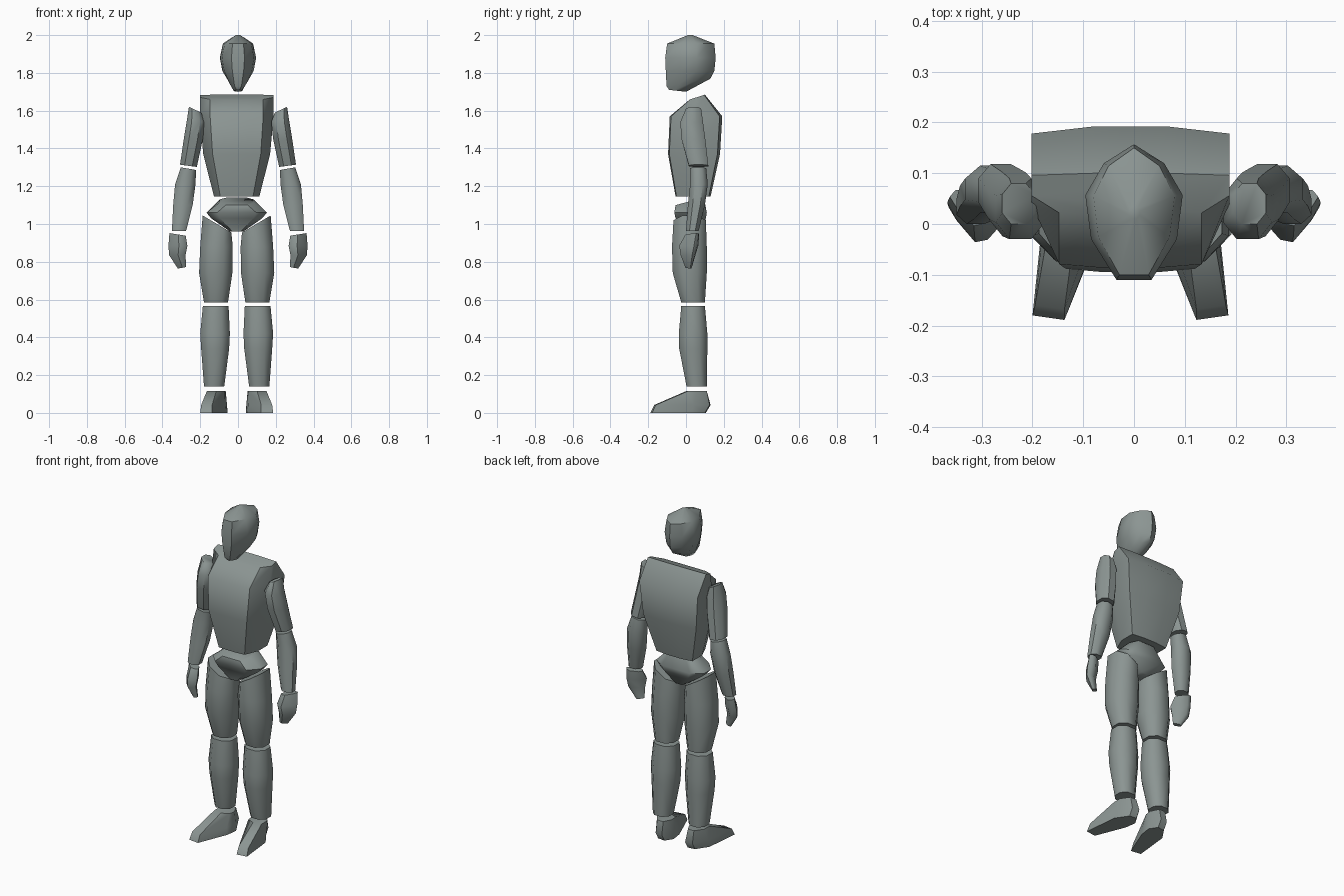
import bpy, bmesh, math

grey = bpy.data.materials.new("grey_green")
grey.diffuse_color = (0.26, 0.30, 0.29, 1)

# Normalised cross-sections (u, v in -1..1)
def mirrored(half):
    return half + [(-u, v) for u, v in reversed(half) if u]

OCT = mirrored([(.45, 1), (1, .45), (1, -.45), (.45, -1)])
HEAD = mirrored([(0, 1), (.62, .72), (1, .25), (.88, -.4), (.36, -1)])
CHEST = mirrored([(.38, 1), (1, .9), (1, -.1), (.72, -.95), (.3, -1)])
HIPS = mirrored([(.6, 1), (1, .5), (1, -.3), (.65, -1)])
BODY_X = -0.007          # centre line of torso and legs


def ring(outline, z, x0, x1, y0, y1, tx=0, ty=0):
    """Fit an outline into a box; tx and ty tilt the ring."""
    return [((x0 + x1) / 2 + u * (x1 - x0) / 2,
             (y0 + y1) / 2 + v * (y1 - y0) / 2,
             z + tx * u + ty * v) for u, v in outline]


def skin(name, rings, flip=None):
    """Join rings into a closed part; flip mirrors it about x = flip."""
    bm = bmesh.new()
    loops = []
    for r in rings:
        loops.append([bm.verts.new((x if flip is None else 2 * flip - x, y, z))
                      for x, y, z in r])
    n = len(loops[0])
    for a, b in zip(loops, loops[1:]):
        for i in range(n):
            j = (i + 1) % n
            bm.faces.new((a[i], a[j], b[j], b[i]))
    bm.faces.new(loops[0])
    bm.faces.new(loops[-1][::-1])
    bmesh.ops.recalc_face_normals(bm, faces=bm.faces)
    me = bpy.data.meshes.new(name)
    bm.to_mesh(me)
    bm.free()
    me.materials.append(grey)
    me.shade_smooth()
    me.set_sharp_from_angle(angle=math.radians(48))
    ob = bpy.data.objects.new(name, me)
    bpy.context.collection.objects.link(ob)


def pair(name, rings, axis):
    skin(name + "_a", rings)
    skin(name + "_b", rings, axis)


def loft(outline, specs):
    return [ring(outline, *s) for s in specs]


# Head
skin("head", loft(HEAD, [
    (2.0, -.012, .012, .01, .035),
    (1.955, -.08, .08, -.10, .15),
    (1.88, -.096, .096, -.11, .157),
    (1.81, -.083, .083, -.107, .15),
    (1.75, -.05, .05, -.103, .13, 0, .02),
    (1.705, -.022, .022, -.09, .0, 0, -.005)]))

# Chest
b = BODY_X
skin("chest", loft(CHEST, [
    (1.672, b - .195, b + .195, .02, .10, 0, .013),
    (1.57, b - .195, b + .195, -.086, .192),
    (1.37, b - .177, b + .177, -.095, .18),
    (1.145, b - .12, b + .12, -.055, .13)]))

# Pelvis
skin("pelvis", loft(HIPS, [
    (1.12, b - .09, b + .09, -.055, .095, 0, .02),
    (1.06, b - .16, b + .16, -.062, .11),
    (1.03, b - .135, b + .135, -.055, .105),
    (.96, b - .035, b + .035, -.03, .08)]))

# Legs
pair("thigh", loft(OCT, [
    (1.0, -.187, -.035, -.066, .105, -.045),
    (.88, -.2, -.028, -.074, .11),
    (.74, -.206, -.03, -.07, .11),
    (.585, -.18, -.053, -.025, .10)]), BODY_X)

pair("shin", loft(OCT, [
    (.567, -.186, -.05, -.025, .10),
    (.42, -.2, -.043, -.038, .113),
    (.34, -.195, -.047, -.036, .113),
    (.14, -.18, -.073, .003, .11)]), BODY_X)

# Feet, turned slightly outwards
sole = [(-.2, -.18), (-.137, -.189), (-.065, -.01), (-.055, .06),
        (-.085, .105), (-.13, .10), (-.178, .03)]
instep = [(-.195, -.16), (-.137, -.168), (-.068, -.01), (-.058, .06),
          (-.085, .13), (-.13, .125), (-.175, .04)]
ankle = [(-.165, .01), (-.115, 0), (-.07, .02), (-.065, .06),
         (-.09, .11), (-.13, .11), (-.165, .06)]
pair("foot", [[(x, y, z) for x, y in o] for o, z in
              ((sole, 0), (instep, .042), (ankle, .115))], BODY_X)

# Arms
pair("upper_arm", loft(OCT, [
    (1.605, -.26, -.195, 0, .08, -.015),
    (1.54, -.272, -.176, -.03, .09),
    (1.45, -.287, -.186, -.024, .102),
    (1.308, -.307, -.218, .015, .118, -.006)]), 0)

pair("forearm", loft(OCT, [
    (1.293, -.303, -.222, .02, .107, -.007),
    (1.21, -.333, -.225, .022, .115),
    (1.1, -.343, -.24, .01, .10),
    (.963, -.35, -.275, 0, .067)]), 0)

# Hands: flat blades set diagonally, back of the hand facing outwards
PALM = [(-1, .55), (-.75, .9), (-.2, 1), (.75, .2), (1, -.45),
        (.6, -.9), (.1, -1), (-.65, -.1)]
pair("hand", loft(PALM, [
    (.945, -.363, -.277, -.003, .07, -.007),
    (.885, -.368, -.268, -.036, .065),
    (.835, -.365, -.278, -.028, .05),
    (.768, -.318, -.274, -.003, .03, .004)]), 0)
